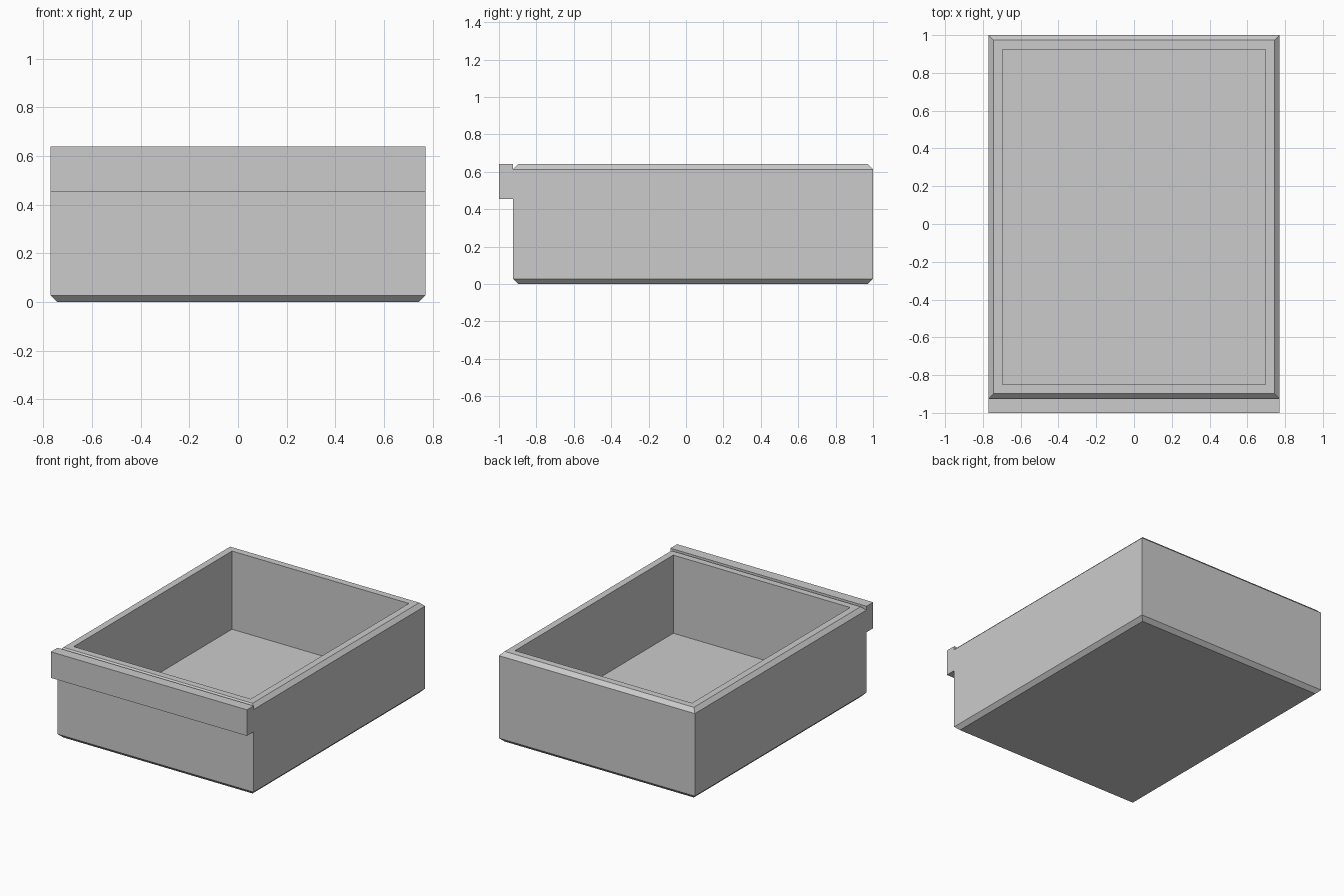
import bpy
import bmesh

cube = bpy.data.objects.get("Cube")
if cube:
    bpy.data.objects.remove(cube, do_unlink=True)

HALF_W, FRONT, BACK, HEIGHT = 0.77, -0.925, 1.0, 0.64
WALL, BEVEL, FLOOR = 0.075, 0.027, 0.085

grey = bpy.data.materials.new("light grey")
grey.use_nodes = True
colour = (0.6, 0.6, 0.6, 1)
grey.diffuse_color = colour
grey.node_tree.nodes["Principled BSDF"].inputs["Base Color"].default_value = colour


def add_object(name, bm):
    bmesh.ops.recalc_face_normals(bm, faces=bm.faces)
    mesh = bpy.data.meshes.new(name)
    bm.to_mesh(mesh)
    bm.free()
    mesh.materials.append(grey)
    obj = bpy.data.objects.new(name, mesh)
    bpy.context.collection.objects.link(obj)
    return obj


def ring(bm, inset, z):
    """Rectangular loop of the tray outline, moved inwards by inset."""
    x, y0, y1 = HALF_W - inset, FRONT + inset, BACK - inset
    return [bm.verts.new((px, py, z))
            for px, py in ((-x, y0), (x, y0), (x, y1), (-x, y1))]


# Open tray: chamfered underside, outer wall, chamfered rim, inner wall, floor
bm = bmesh.new()
section = [(BEVEL, 0), (0, BEVEL), (0, HEIGHT - BEVEL),
           (BEVEL, HEIGHT), (WALL, HEIGHT), (WALL, FLOOR)]
rings = [ring(bm, inset, z) for inset, z in section]
for a, b in zip(rings, rings[1:]):
    for i in range(4):
        j = (i + 1) % 4
        bm.faces.new((a[i], a[j], b[j], b[i]))
bm.faces.new(rings[0])
bm.faces.new(rings[-1])
add_object("drawer_box", bm)

# Full-width handle strip along the top of the front
bm = bmesh.new()
bmesh.ops.create_cube(bm, size=1)
LIP_BOTTOM, LIP_FRONT = 0.455, -1.0
for v in bm.verts:
    v.co.x *= 2 * HALF_W
    v.co.y = FRONT if v.co.y > 0 else LIP_FRONT
    v.co.z = HEIGHT if v.co.z > 0 else LIP_BOTTOM
add_object("front_handle", bm)
